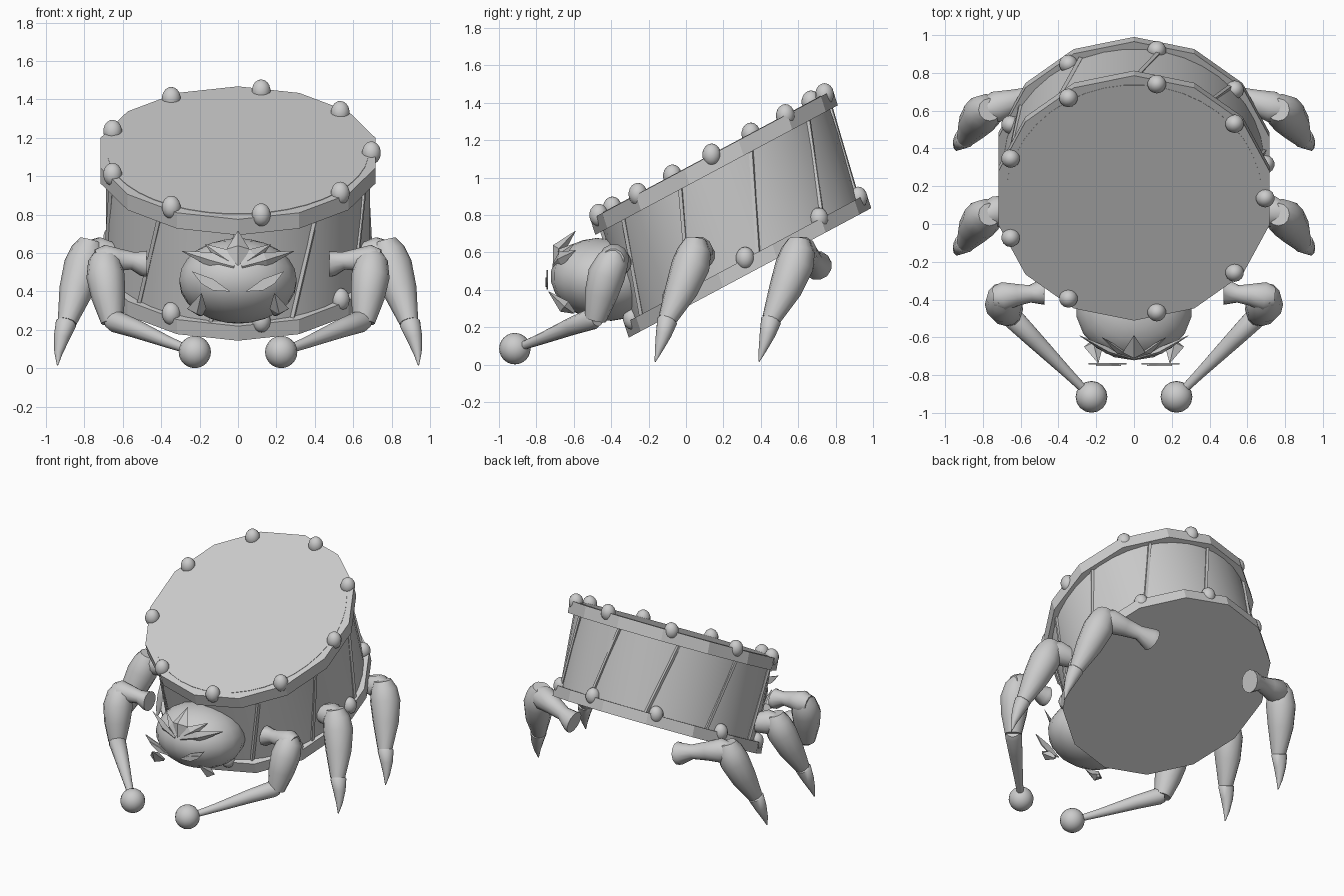
import bpy, bmesh, math
from mathutils import Vector, Matrix

if "Cube" in bpy.data.objects:
    bpy.data.objects.remove(bpy.data.objects["Cube"])

# One clay grey for the whole model
grey = bpy.data.materials.new("clay_grey")
grey.use_nodes = True
grey.diffuse_color = (0.6, 0.6, 0.6, 1)
grey.node_tree.nodes["Principled BSDF"].inputs["Base Color"].default_value = (0.6, 0.6, 0.6, 1)


def finish(bm, name, smooth=40):
    bmesh.ops.recalc_face_normals(bm, faces=bm.faces[:])
    mesh = bpy.data.meshes.new(name)
    bm.to_mesh(mesh)
    bm.free()
    mesh.materials.append(grey)
    obj = bpy.data.objects.new(name, mesh)
    bpy.context.collection.objects.link(obj)
    if smooth:
        bpy.ops.object.select_all(action="DESELECT")
        obj.select_set(True)
        bpy.context.view_layer.objects.active = obj
        bpy.ops.object.shade_smooth_by_angle(angle=math.radians(smooth))
    return obj


def tube(name, stations, sides=12, flat=1.0, hint=(0, 0.3, 1), smooth=50):
    """Skin round sections through (x, y, z, radius) stations; flat squashes them."""
    bm = bmesh.new()
    pts = [Vector(s[:3]) for s in stations]
    rings = []
    for i, p in enumerate(pts):
        t = (pts[min(i + 1, len(pts) - 1)] - pts[max(i - 1, 0)]).normalized()
        u = t.cross(Vector(hint)).normalized()
        v = t.cross(u)
        r = stations[i][3]
        rings.append([bm.verts.new(p + u * r * math.cos(a) + v * r * flat * math.sin(a))
                      for a in (math.tau * k / sides for k in range(sides))])
    for a, b in zip(rings, rings[1:]):
        for k in range(sides):
            j = (k + 1) % sides
            bm.faces.new((a[k], a[j], b[j], b[k]))
    bm.faces.new(rings[0])
    bm.faces.new(rings[-1])
    return finish(bm, name, smooth)


def ball(name, centre, radii, segments=14, rings=9, tilt=0):
    bm = bmesh.new()
    m = (Matrix.Translation(centre) @ Matrix.Rotation(tilt, 4, "X")
         @ Matrix.Diagonal((*radii, 1)))
    bmesh.ops.create_uvsphere(bm, u_segments=segments, v_segments=rings, radius=1, matrix=m)
    return finish(bm, name, 60)


# Leaning drum space: angle, radius and height 0..1 to world
BASE, LEAN = Vector((0, 0.342, 0.49)), Vector((0, -0.205, 0.632))
DEPTH = Vector((0, 0.882, 0.471))


def drum(deg, r, h):
    a = math.radians(deg)
    return BASE + Vector((r * math.cos(a), 0, 0)) + DEPTH * r * math.sin(a) + LEAN * h


def drum_ring(name, sides, profile, smooth):
    bm = bmesh.new()
    rings = [[bm.verts.new(drum(360 * (k + 0.5) / sides, r, h)) for k in range(sides)]
             for r, h in profile]
    for a, b in zip(rings, rings[1:]):
        for k in range(sides):
            j = (k + 1) % sides
            bm.faces.new((a[k], a[j], b[j], b[k]))
    bm.faces.new(rings[0])
    bm.faces.new(rings[-1])
    return finish(bm, name, smooth)


drum_ring("drum_shell", 40, [(0.69, 0.05), (0.69, 0.95)], 40)
drum_ring("bottom_hoop", 14, [(0.735, 0), (0.735, 0.12)], 0)
drum_ring("top_hoop", 14, [(0.735, 0.87), (0.735, 1)], 0)
drum_ring("drum_skin", 40, [(0.68, 0.98), (0.68, 1.004)], 40)

# Bolts on both hoops
for k in range(9):
    for label, h in (("top", 1.0), ("bottom", 0.125)):
        ball(f"{label}_bolt_{k + 1}", drum(40 * k, 0.695, h), (0.05, 0.05, 0.06))

# Slanted tension rods
for k in range(10):
    top, low = drum(36 * k - 54, 0.693, 0.9), drum(36 * k - 66, 0.693, 0.1)
    tube(f"tension_rod_{k + 1}", [(*low, 0.014), (*top, 0.014)], sides=4, hint=(1, 0.5, 0), smooth=0)

# Head
ball("head", (0, -0.44, 0.455), (0.31, 0.285, 0.22), 18, 12, -0.15)


def leaf(name, base, mid, tip, width, thick=0.45, hint=(0, 1, 0.2)):
    tube(name, [(*base, width * 0.3), (*mid, width), (*tip, 0.002)], sides=4,
         flat=thick, hint=hint, smooth=0)


leaf("crest_centre", (0, -0.7, 0.53), (0, -0.68, 0.62), (0, -0.59, 0.715), 0.06, 0.6)


def plate(name, outline, y, thick=0.008):
    bm = bmesh.new()
    face = bm.faces.new([bm.verts.new((x, y, z)) for x, z in outline])
    out = bmesh.ops.extrude_face_region(bm, geom=[face])
    bmesh.ops.translate(bm, vec=(0, thick, 0),
                        verts=[g for g in out["geom"] if isinstance(g, bmesh.types.BMVert)])
    return finish(bm, name, 0)


for side, s in (("left", 1), ("right", -1)):

    def m(*stations):
        return [(s * p[0], *p[1:]) for p in stations]

    # Face: crest leaves, slanted eyes and cheek fangs
    leaf(f"{side}_brow", *m((0.02, -0.71, 0.53), (0.14, -0.67, 0.565), (0.29, -0.59, 0.61)), 0.04)
    leaf(f"{side}_crest", *m((0.02, -0.7, 0.54), (0.08, -0.67, 0.585), (0.17, -0.6, 0.645)), 0.04)
    leaf(f"{side}_fang", *m((0.19, -0.6, 0.28), (0.215, -0.65, 0.31), (0.19, -0.735, 0.39)), 0.05, 0.7)
    plate(f"{side}_eye", m((0.04, 0.4), (0.13, 0.405), (0.19, 0.44), (0.24, 0.505), (0.13, 0.465)), -0.745)
    plate(f"{side}_pupil", m((0.07, 0.415), (0.14, 0.418), (0.2, 0.465), (0.12, 0.445)), -0.752)

    # Walking legs
    for place, dy in (("front", -0.555), ("rear", 0)):

        def leg(*stations):
            return m(*[(x, y + dy, z, r) for x, y, z, r in stations])

        tube(f"{side}_{place}_hip", leg(
            (0.43, 0.7, 0.53, 0.08), (0.45, 0.7, 0.535, 0.075), (0.53, 0.68, 0.56, 0.05),
            (0.63, 0.65, 0.58, 0.065), (0.73, 0.62, 0.6, 0.085), (0.8, 0.6, 0.6, 0.06)))
        tube(f"{side}_{place}_leg", leg(
            (0.765, 0.605, 0.665, 0.06), (0.78, 0.6, 0.61, 0.09), (0.805, 0.58, 0.53, 0.103),
            (0.845, 0.53, 0.4, 0.088), (0.89, 0.455, 0.24, 0.05)), hint=(0, 1, 0))
        tube(f"{side}_{place}_claw", leg(
            (0.89, 0.465, 0.25, 0.04), (0.895, 0.455, 0.235, 0.055), (0.918, 0.435, 0.16, 0.042),
            (0.935, 0.41, 0.08, 0.022), (0.94, 0.39, 0.015, 0.003)), hint=(0, 1, 0))

    # Drumming arms
    tube(f"{side}_shoulder", m(
        (0.475, -0.36, 0.545, 0.07), (0.49, -0.36, 0.545, 0.068), (0.55, -0.37, 0.56, 0.047),
        (0.62, -0.375, 0.565, 0.06), (0.69, -0.385, 0.565, 0.08), (0.74, -0.39, 0.56, 0.06)))
    tube(f"{side}_forearm", m(
        (0.69, -0.375, 0.605, 0.055), (0.695, -0.39, 0.56, 0.085), (0.69, -0.425, 0.48, 0.1),
        (0.675, -0.455, 0.37, 0.088), (0.655, -0.485, 0.24, 0.058)), hint=(0, 1, 0))
    tube(f"{side}_drumstick", m(
        (0.665, -0.475, 0.25, 0.045), (0.64, -0.5, 0.245, 0.058), (0.53, -0.61, 0.205, 0.048),
        (0.36, -0.78, 0.135, 0.03), (0.24, -0.9, 0.09, 0.02)))
    ball(f"{side}_stick_tip", (s * 0.225, -0.915, 0.085), (0.084,) * 3, 16, 12)
